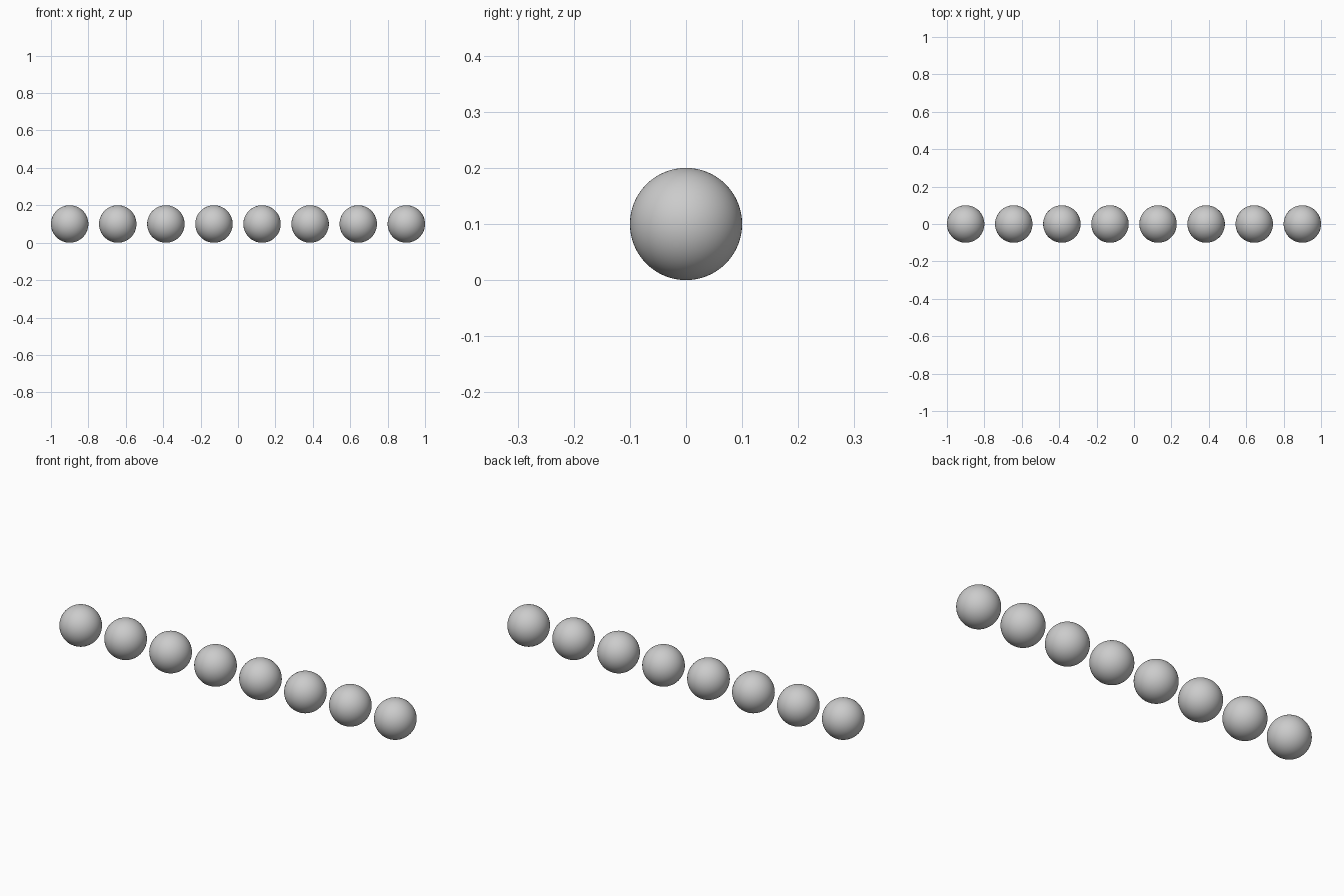
import bpy

if "Cube" in bpy.data.objects:
    bpy.data.objects.remove(bpy.data.objects["Cube"])

COUNT = 8
RADIUS = 0.1
FIRST_X = -0.9
SPACING = 1.8 / (COUNT - 1)

# Row of evenly spaced smooth balls resting on the ground
for i in range(COUNT):
    bpy.ops.mesh.primitive_uv_sphere_add(
        segments=64, ring_count=32, radius=RADIUS,
        location=(FIRST_X + i * SPACING, 0, RADIUS))
    ball = bpy.context.object
    ball.name = f"ball_{i + 1}"
    bpy.ops.object.shade_smooth()
